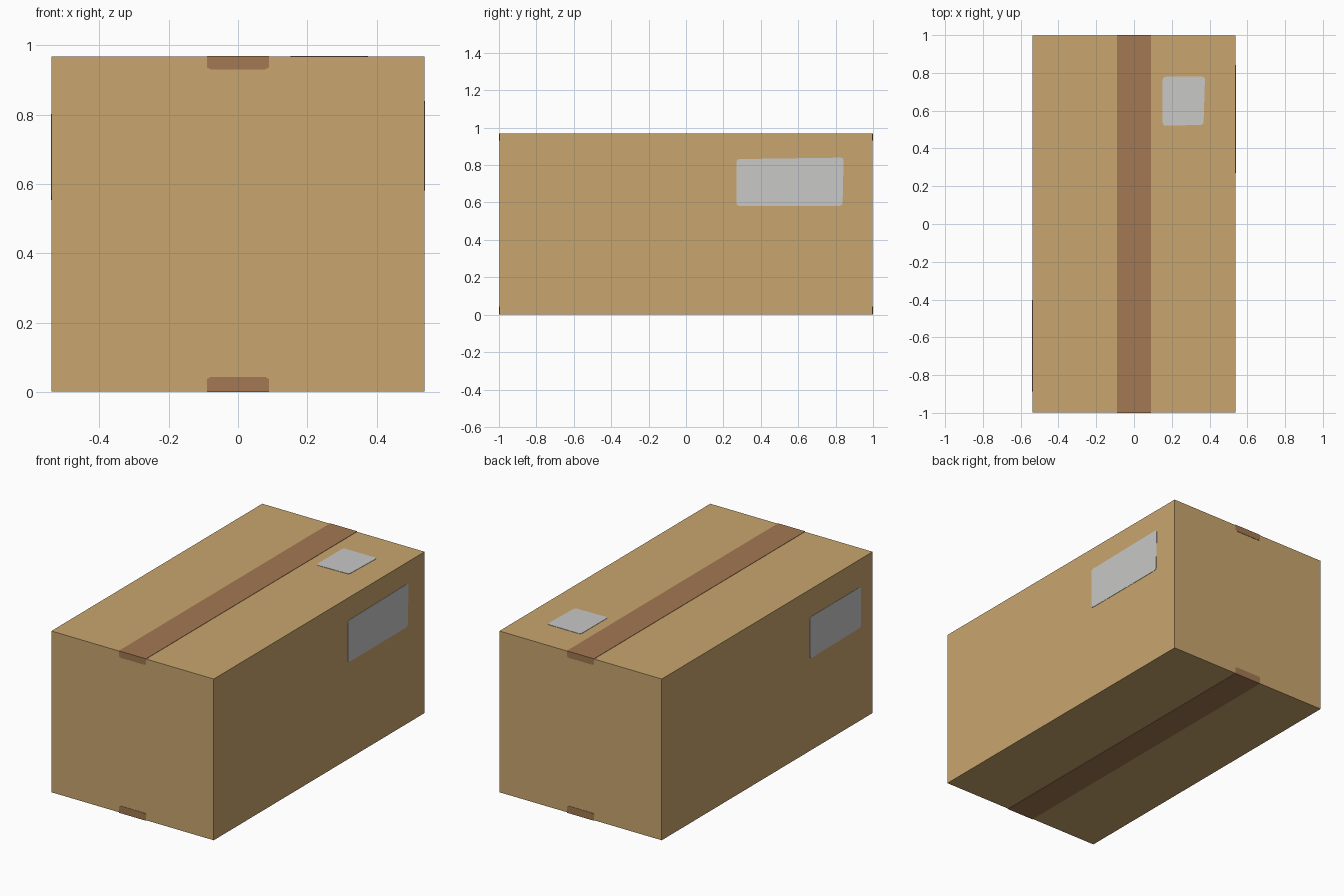
import bpy, bmesh
from mathutils import Vector

if "Cube" in bpy.data.objects:
    bpy.data.objects.remove(bpy.data.objects["Cube"])

W, L, H, T = 0.54, 1.0, 0.97, 0.002   # half width, half length, height, plate thickness


def material(name, rgb):
    m = bpy.data.materials.new(name)
    m.diffuse_color = (*rgb, 1)
    m.use_nodes = True
    m.node_tree.nodes["Principled BSDF"].inputs["Base Color"].default_value = m.diffuse_color
    return m


CARD = material("cardboard tan", (0.584, 0.381, 0.156))
TAPE = material("tape brown", (0.366, 0.188, 0.084))
PAPER = material("label grey", (0.578, 0.578, 0.572))


def finish(name, bm, mat):
    bmesh.ops.recalc_face_normals(bm, faces=bm.faces)
    me = bpy.data.meshes.new(name)
    bm.to_mesh(me)
    bm.free()
    me.materials.append(mat)
    ob = bpy.data.objects.new(name, me)
    bpy.context.collection.objects.link(ob)
    return ob


def rounded(pts, r):
    """Soften each corner of an outline with a three-point curve."""
    pts = [Vector(p) for p in pts]
    out = []
    for i, p in enumerate(pts):
        a = p + (pts[i - 1] - p).normalized() * r
        b = p + (pts[(i + 1) % len(pts)] - p).normalized() * r
        out += [a, (a + b) / 4 + p / 2, b]
    return out


def plate(name, outline, origin, u, v, mat):
    """Thin plate lying on the plane origin + u,v, raised along u x v."""
    o, u, v = Vector(origin), Vector(u), Vector(v)
    bm = bmesh.new()
    face = bm.faces.new([bm.verts.new(o + u * p[0] + v * p[1]) for p in outline])
    ext = bmesh.ops.extrude_face_region(bm, geom=[face])
    moved = [g for g in ext["geom"] if isinstance(g, bmesh.types.BMVert)]
    bmesh.ops.translate(bm, verts=moved, vec=u.cross(v) * T)
    return finish(name, bm, mat)


# carton body
bm = bmesh.new()
bmesh.ops.create_cube(bm, size=1)
for vert in bm.verts:
    c = vert.co
    vert.co = (c.x * 2 * (W - T), c.y * 2 * (L - T), H / 2 + c.z * (H - 2 * T))
finish("carton_body", bm, CARD)

# long tape strips on top and bottom
strip = [(-0.09, -L), (0.09, -L), (0.09, L), (-0.09, L)]
plate("top_tape", strip, (0, 0, H - T), (1, 0, 0), (0, 1, 0), TAPE)
plate("bottom_tape", strip, (0, 0, T), (1, 0, 0), (0, -1, 0), TAPE)

# tape ends folded over the front and back
upper = [(-0.09, H), (-0.09, 0.937), (-0.078, 0.931), (0.078, 0.931), (0.09, 0.937), (0.09, H)]
lower = [(-0.09, 0), (0.09, 0), (0.09, 0.037), (0.08, 0.043), (-0.08, 0.043), (-0.09, 0.037)]
for side, s in (("front", -1), ("back", 1)):
    for pos, shape in (("upper", upper), ("lower", lower)):
        plate(f"{side}_{pos}_tape_end", shape, (0, s * (L - T), 0), (-s, 0, 0), (0, 0, 1), TAPE)

# paper labels
plate("top_label", rounded([(0.152, 0.52), (0.368, 0.525), (0.376, 0.78), (0.152, 0.78)], 0.015),
      (0, 0, H - T), (1, 0, 0), (0, 1, 0), PAPER)
plate("right_label", rounded([(0.27, 0.582), (0.837, 0.582), (0.843, 0.84), (0.27, 0.832)], 0.015),
      (W - T, 0, 0), (0, 1, 0), (0, 0, 1), PAPER)
plate("left_label", rounded([(0.403, 0.554), (0.886, 0.56), (0.886, 0.803), (0.403, 0.803)], 0.015),
      (-W + T, 0, 0), (0, -1, 0), (0, 0, 1), PAPER)
